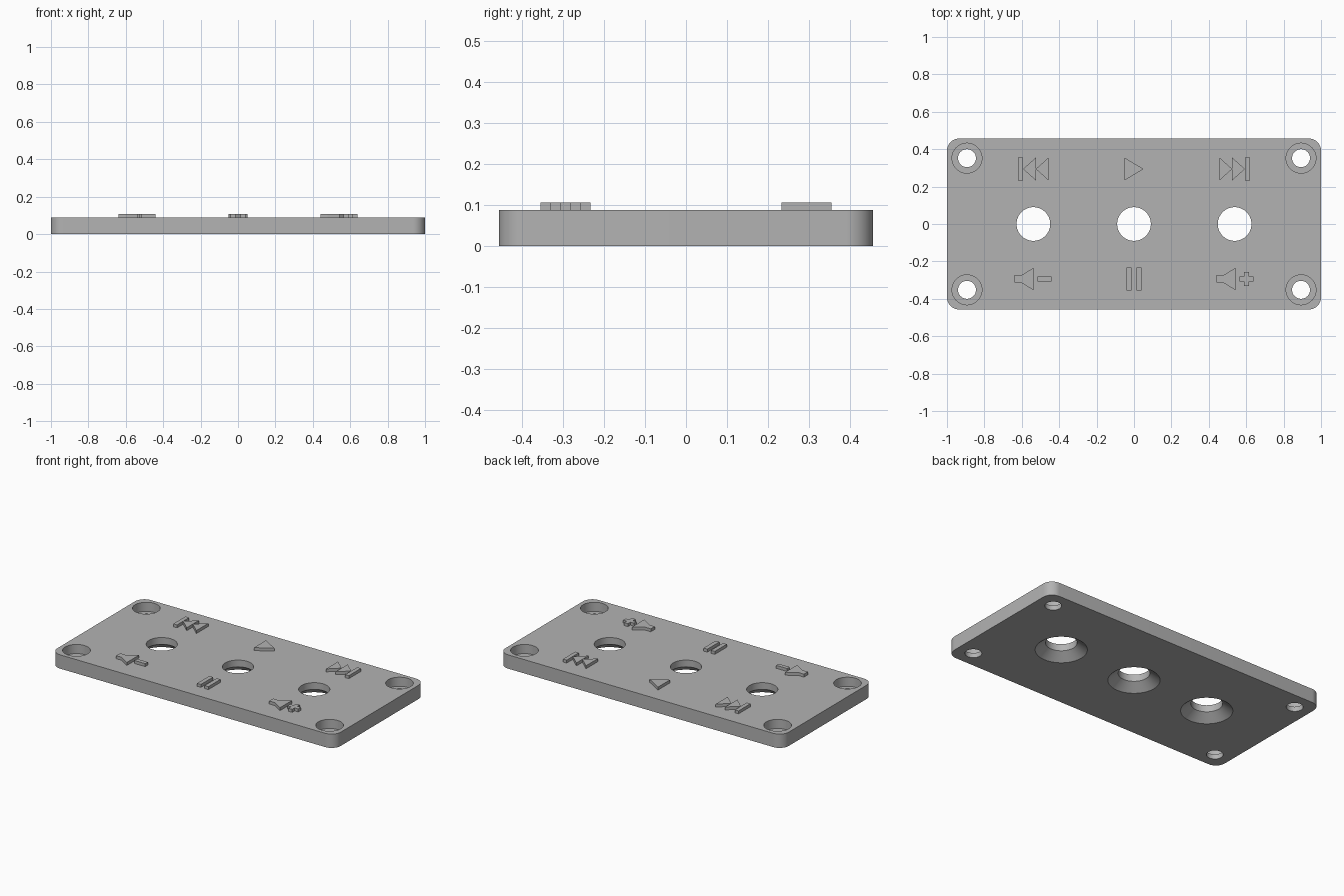
import bpy, bmesh, math

cube = bpy.data.objects.get("Cube")
if cube:
    bpy.data.objects.remove(cube, do_unlink=True)

TOP, ICON_TOP = 0.088, 0.107
HALF_X, HALF_Y, CORNER = 1.0, 0.457, 0.065

grey = bpy.data.materials.new("plain_grey")
grey.use_nodes = True
grey.diffuse_color = (0.45, 0.45, 0.45, 1)
grey.node_tree.nodes["Principled BSDF"].inputs["Base Color"].default_value = (0.45, 0.45, 0.45, 1)


def make_object(name, bm):
    bmesh.ops.recalc_face_normals(bm, faces=bm.faces)
    mesh = bpy.data.meshes.new(name)
    bm.to_mesh(mesh)
    bm.free()
    mesh.materials.append(grey)
    obj = bpy.data.objects.new(name, mesh)
    bpy.context.collection.objects.link(obj)
    return obj


def extrude_outlines(name, outlines, z0, z1):
    """Raise flat outlines into prisms held in one object."""
    bm = bmesh.new()
    for pts in outlines:
        low = [bm.verts.new((x, y, z0)) for x, y in pts]
        high = [bm.verts.new((x, y, z1)) for x, y in pts]
        bm.faces.new(low)
        bm.faces.new(high)
        n = len(pts)
        for i in range(n):
            j = (i + 1) % n
            bm.faces.new((low[i], low[j], high[j], high[i]))
    return make_object(name, bm)


def turned_cutter(name, centre, profile, sides=64):
    """Closed solid of revolution from (radius, height) pairs."""
    bm = bmesh.new()
    rings = []
    for r, z in profile:
        angles = [2 * math.pi * i / sides for i in range(sides)]
        rings.append([bm.verts.new((centre[0] + r * math.cos(a),
                                    centre[1] + r * math.sin(a), z)) for a in angles])
    bm.faces.new(rings[0])
    bm.faces.new(rings[-1])
    for a, b in zip(rings, rings[1:]):
        for i in range(sides):
            j = (i + 1) % sides
            bm.faces.new((a[i], a[j], b[j], b[i]))
    obj = make_object(name, bm)
    obj.hide_render = True
    return obj


# Rounded plate
outline = []
for k, (sx, sy) in enumerate([(1, 1), (-1, 1), (-1, -1), (1, -1)]):
    for i in range(13):
        a = math.pi / 2 * (k + i / 12)
        outline.append((sx * (HALF_X - CORNER) + CORNER * math.cos(a),
                        sy * (HALF_Y - CORNER) + CORNER * math.sin(a)))
plate = extrude_outlines("plate", [outline], 0, TOP)

# Button holes flared underneath, and counterbored screw holes
flare = [(0.161, -0.01), (0.09, 0.045), (0.09, 0.12)]
bore = [(0.048, -0.02), (0.048, 0.03), (0.08, 0.03), (0.08, 0.12)]
cutters = [turned_cutter("button_hole_cutter", (x, 0), flare) for x in (-0.538, 0, 0.538)]
cutters += [turned_cutter("screw_hole_cutter", (x, y), bore)
            for x in (-0.893, 0.893) for y in (-0.352, 0.352)]

bpy.context.view_layer.objects.active = plate
for cutter in cutters:
    mod = plate.modifiers.new("hole", 'BOOLEAN')
    mod.operation = 'DIFFERENCE'
    mod.solver = 'EXACT'
    mod.object = cutter
    bpy.ops.object.modifier_apply(modifier=mod.name)
    bpy.data.objects.remove(cutter, do_unlink=True)

bpy.ops.object.select_all(action='DESELECT')
plate.select_set(True)
bpy.ops.object.shade_smooth_by_angle(angle=math.radians(25))


# Raised symbols
def box(x0, x1, y0, y1):
    return [(x0, y0), (x1, y0), (x1, y1), (x0, y1)]


def triangle(x0, x1):
    return [(x0, -H), (x1, 0), (x0, H)]


def icon(name, x, y, outlines, flip=1):
    placed = [[(x + flip * px, y + py) for px, py in o] for o in outlines]
    return extrude_outlines(name, placed, TOP - 0.01, ICON_TOP)


H = 0.061       # half height of a symbol
ROW = 0.294     # distance of each symbol row from the middle
skip = [triangle(-0.081, -0.013), triangle(-0.013, 0.055), box(0.055, 0.081, -H, H)]
icon("next_symbol", 0.538, ROW, skip)
icon("previous_symbol", -0.538, ROW, skip, flip=-1)
icon("play_symbol", 0, ROW, [triangle(-0.051, 0.051)])
icon("pause_symbol", 0, -ROW, [box(-0.04, -0.013, -H, H), box(0.013, 0.04, -H, H)])

speaker = [(-0.1, -0.02), (-0.062, -0.02), (0.004, -H), (0.004, H), (-0.062, 0.02), (-0.1, 0.02)]
a, b, c = 0.013, 0.038, 0.062
plus = [(c - b, -a), (c - a, -a), (c - a, -b), (c + a, -b), (c + a, -a), (c + b, -a),
        (c + b, a), (c + a, a), (c + a, b), (c - a, b), (c - a, a), (c - b, a)]
icon("volume_down_symbol", -0.54, -ROW, [speaker, box(c - b, c + b, -a, a)])
icon("volume_up_symbol", 0.54, -ROW, [speaker, plus])
